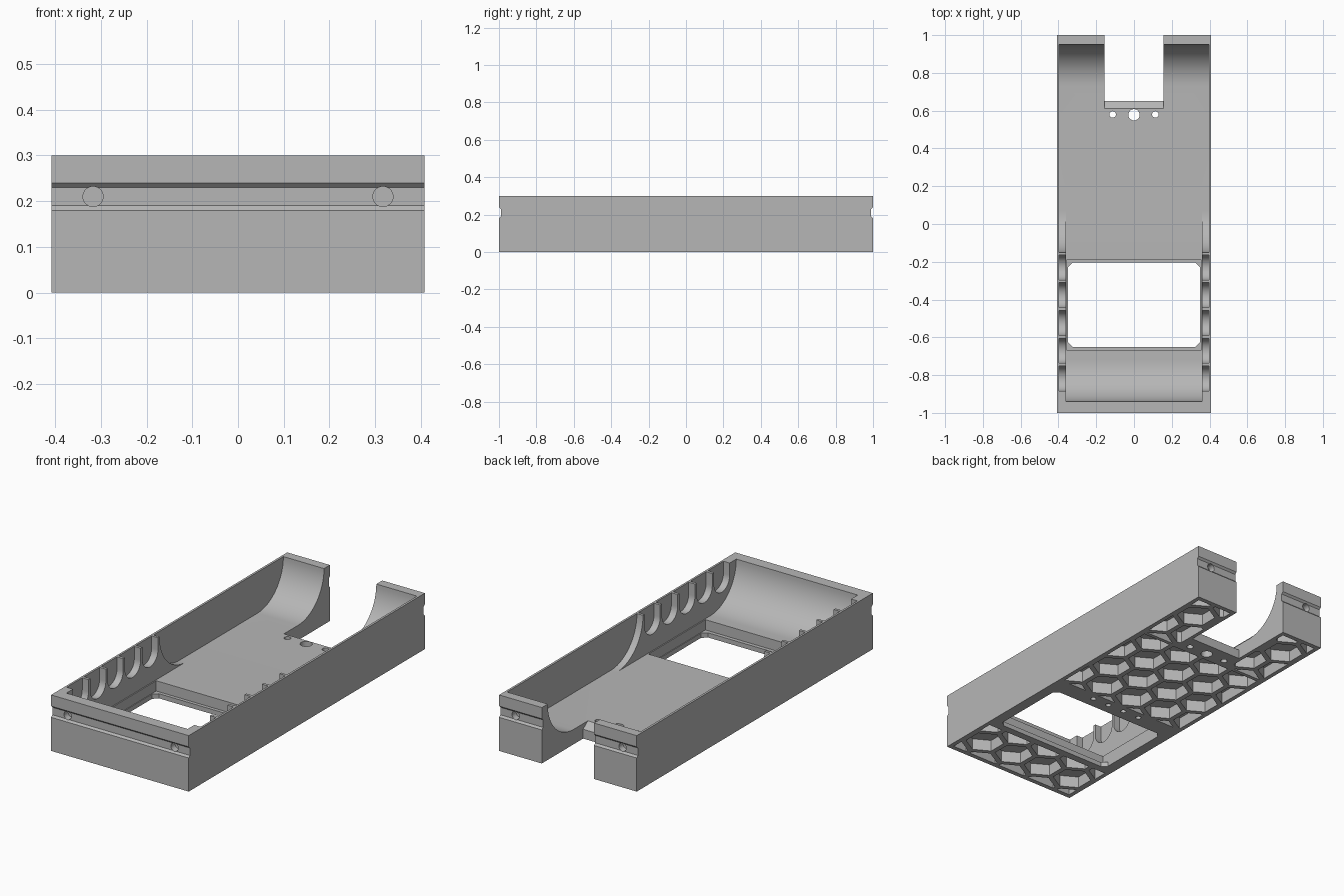
import bpy, bmesh, math
from mathutils import Vector

default = bpy.data.objects.get("Cube")
if default:
    bpy.data.objects.remove(default, do_unlink=True)

grey = bpy.data.materials.new("plain grey")
grey.use_nodes = True
grey.diffuse_color = (0.47, 0.47, 0.47, 1)
grey.node_tree.nodes["Principled BSDF"].inputs["Base Color"].default_value = (0.47, 0.47, 0.47, 1)

HALF_W, TOP, FLOOR = 0.408, 0.30, 0.08
SWEEP = TOP - FLOOR

PLACE = {"x": lambda a, b, t: (t, a, b),
         "y": lambda a, b, t: (a, t, b),
         "z": lambda a, b, t: (a, b, t)}


def prism(bm, pts, axis, lo, hi):
    """Extrude a closed 2D outline along an axis."""
    rings = [[bm.verts.new(PLACE[axis](a, b, t)) for a, b in pts] for t in (lo, hi)]
    bm.faces.new(rings[0])
    bm.faces.new(rings[1][::-1])
    for i in range(len(pts)):
        j = (i + 1) % len(pts)
        bm.faces.new((rings[0][i], rings[1][i], rings[1][j], rings[0][j]))


def make(name, prisms):
    bm = bmesh.new()
    for p in prisms:
        prism(bm, *p)
    bmesh.ops.recalc_face_normals(bm, faces=bm.faces)
    mesh = bpy.data.meshes.new(name)
    bm.to_mesh(mesh)
    bm.free()
    ob = bpy.data.objects.new(name, mesh)
    bpy.context.collection.objects.link(ob)
    mesh.materials.append(grey)
    return ob


def cut(name, prisms):
    """Subtract a group of prisms from the tray, then drop the cutter."""
    cutter = make(name, prisms)
    cutter.hide_render = True
    mod = tray.modifiers.new(name, "BOOLEAN")
    mod.operation = "DIFFERENCE"
    mod.solver = "EXACT"
    mod.object = cutter
    bpy.context.view_layer.objects.active = tray
    bpy.ops.object.modifier_apply(modifier=mod.name)
    bpy.data.objects.remove(cutter, do_unlink=True)


def rect(x0, x1, y0, y1):
    return [(x0, y0), (x1, y0), (x1, y1), (x0, y1)]


def arc(cx, cy, r, a0, a1, n):
    steps = [math.radians(a0 + (a1 - a0) * i / n) for i in range(n + 1)]
    return [(cx + r * math.cos(a), cy + r * math.sin(a)) for a in steps]


def circle(cx, cy, r, n=28):
    return arc(cx, cy, r, 0, 360, n)[:-1]


def trough(y0, y1):
    """Side outline of a cavity whose two ends sweep up in quarter arcs."""
    return ([(y0, TOP + 0.1)] + arc(y0 + SWEEP, TOP, SWEEP, 180, 270, 20)
            + arc(y1 - SWEEP, TOP, SWEEP, 270, 360, 20) + [(y1, TOP + 0.1)])


def clip(poly, box):
    """Clip a convex polygon to a rectangle (x0, x1, y0, y1)."""
    for k, (axis, sign) in enumerate(((0, 1), (0, -1), (1, 1), (1, -1))):
        out = []
        for i, p in enumerate(poly):
            q = poly[i - 1]
            dp, dq = sign * (p[axis] - box[k]), sign * (q[axis] - box[k])
            if dp * dq < 0:
                out.append(tuple(Vector(q).lerp(Vector(p), dq / (dq - dp))))
            if dp >= 0:
                out.append(p)
        poly = out
    return poly


def area(poly):
    return abs(sum(poly[i - 1][0] * p[1] - p[0] * poly[i - 1][1] for i, p in enumerate(poly))) / 2


# Solid tray block
tray = make("tray_body", [(rect(-HALF_W, HALF_W, -1, 1), "z", 0, TOP)])

# Wide rear cavity and narrower front cavity
cut("rear_cavity", [(trough(-0.15, 0.95), "x", -0.396, 0.396)])
cut("front_cavity", [(trough(-0.94, 0.5), "x", -0.36, 0.36)])

# Row of U-shaped finger scallops in both thick side walls
scallops = []
for i in range(5):
    y, r = -0.23 - 0.147 * i, 0.066
    outline = arc(y, 0.235, r, 180, 360, 16) + [(y + r, 0.4), (y - r, 0.4)]
    scallops += [(outline, "x", 0.34, 0.397), (outline, "x", -0.397, -0.34)]
cut("scallops", scallops)

# Rectangular window with a thin chamfered lip at its base
cut("window_recess", [(rect(-0.354, 0.354, -0.67, -0.187), "z", 0.025, 0.2)])
x, y0, y1, c = 0.35, -0.65, -0.205, 0.025
cut("window", [([(-x, y0 + c), (-x + c, y0), (x - c, y0), (x, y0 + c),
                 (x, y1 - c), (x - c, y1), (-x + c, y1), (-x, y1 - c)], "z", -0.1, 0.06)])

# Rear notch with a sloping edge
cut("notch", [([(0.605, 0.084), (0.65, 0.05), (0.65, -0.1), (1.1, -0.1),
                (1.1, 0.4), (0.605, 0.4)], "x", -0.155, 0.155)])

# Grooves and blind holes across both end faces
for s in (-1, 1):
    groove = [(s * 1.02, 0.16), (s * 0.99, 0.19), (s * 0.99, 0.23), (s * 1.02, 0.26)]
    cut("groove", [(groove, "x", -0.5, 0.5)])
    cut("end_holes", [(circle(h, 0.21, 0.022), "y", *sorted((s * 0.955, s * 1.05)))
                      for h in (-0.317, 0.317)])

# Screw holes through the floor and small blind holes beneath
cut("floor_holes", [(circle(0, 0.578, 0.03), "z", -0.1, 0.2)]
    + [(circle(h, 0.58, 0.017), "z", -0.1, 0.2) for h in (-0.113, 0.113)])
cut("base_holes", [(circle(h, -0.145, 0.014, 16), "z", -0.1, 0.03)
                   for h in (-0.15, -0.05, 0.05, 0.15)])

# Honeycomb lightening pockets under the floor
regions = [(-0.385, 0.385, -0.975, -0.69), (-0.385, 0.385, -0.105, 0.53),
           (-0.385, -0.175, 0.55, 0.975), (0.175, 0.385, 0.55, 0.975)]
pockets = []
pitch = 0.194
for row in range(-7, 8):
    for col in range(-3, 4):
        cx = (col + 0.5 * (row % 2)) * pitch
        cy = row * pitch * math.sqrt(3) / 2
        hexagon = arc(cx, cy, 0.097, 30, 330, 5)
        for box in regions:
            shape = clip(hexagon, box)
            if len(shape) > 2 and area(shape) > 0.002:
                pockets.append((shape, "z", -0.1, 0.062))
cut("honeycomb", pockets)

# Smooth the curved sweeps while keeping edges crisp
bpy.ops.object.select_all(action="DESELECT")
tray.select_set(True)
bpy.context.view_layer.objects.active = tray
bpy.ops.object.shade_smooth_by_angle(angle=math.radians(25))
